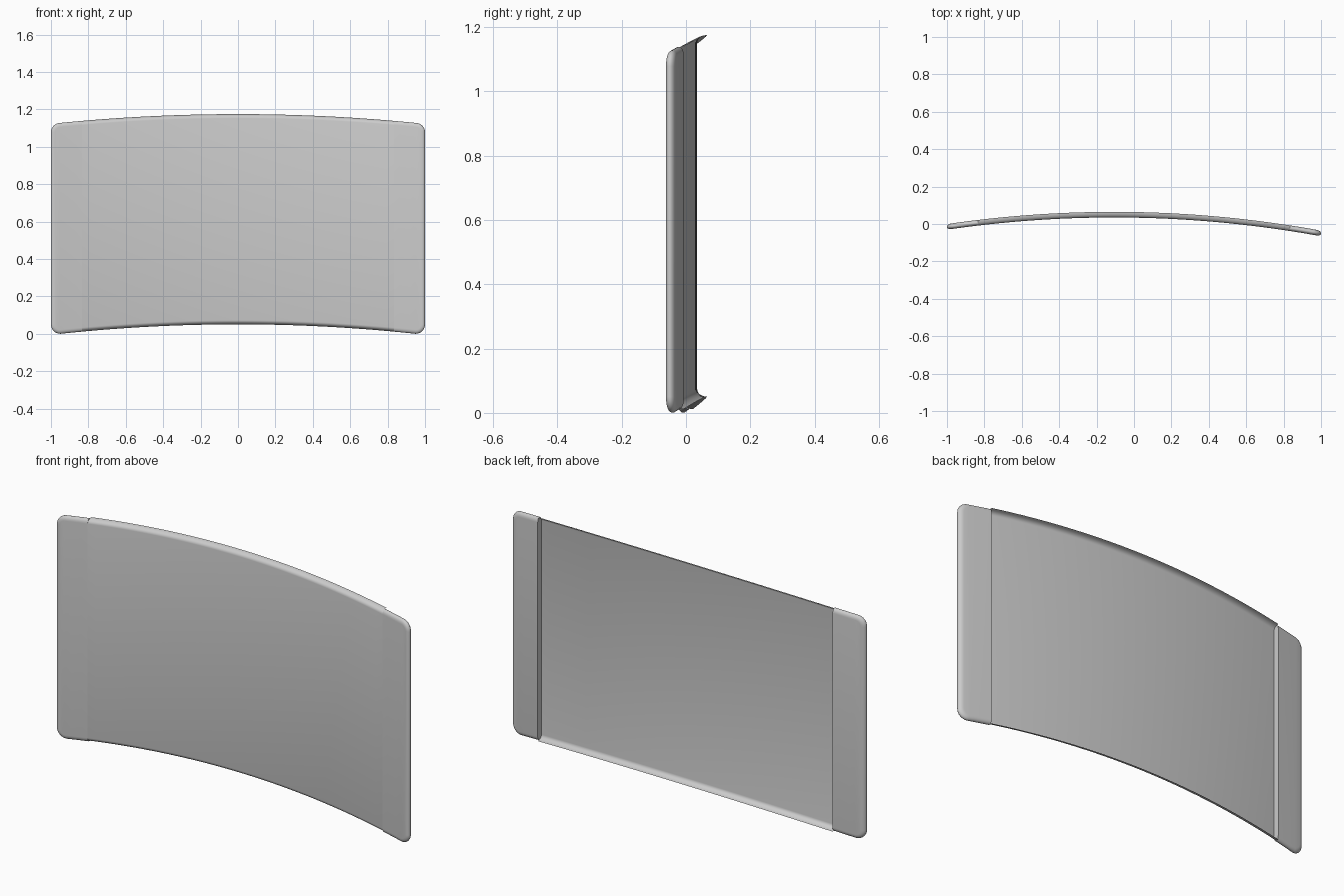
import bpy, bmesh
from math import sin, cos, pi

if "Cube" in bpy.data.objects:
    bpy.data.objects.remove(bpy.data.objects["Cube"])

THICK, FILLET, CORNER, SPLIT = 0.03, 0.022, 0.05, 0.835


def front_y(x):
    return 0.034 - 0.0175 * x - 0.082 * x * x


def top_z(x):
    return 1.175 - 0.052 * x * x


def bottom_z(x):
    return 0.051 - 0.056 * x * x


def finish(bm, name):
    bmesh.ops.remove_doubles(bm, verts=bm.verts, dist=1e-6)
    bmesh.ops.recalc_face_normals(bm, faces=bm.faces)
    # big front faces must look towards -y
    front = min(bm.faces, key=lambda f: f.calc_center_median().y - f.calc_area())
    if name == "centre_panel" and front.normal.y > 0:
        bmesh.ops.reverse_faces(bm, faces=bm.faces)
    mesh = bpy.data.meshes.new(name)
    bm.to_mesh(mesh)
    bm.free()
    ob = bpy.data.objects.new(name, mesh)
    bpy.context.collection.objects.link(ob)
    mesh.shade_smooth()
    mesh.set_sharp_from_angle(angle=0.6)
    return ob


def bridge(bm, a, b):
    for i in range(len(a) - 1):
        bm.faces.new((a[i], a[i + 1], b[i + 1], b[i]))


# Centre: thin curved sheet, open at the back, with curled top and bottom lips
bm = bmesh.new()
xs = [-SPLIT + 2 * SPLIT * i / 40 for i in range(41)]
lip = [(FILLET * (1 - sin(a)), THICK * (1 - cos(a)))
       for a in [pi / 2 * k / 6 for k in range(7)]]
rows = [[bm.verts.new((x, front_y(x) + t, top_z(x) - d)) for x in xs]
        for d, t in reversed(lip)]
rows += [[bm.verts.new((x, front_y(x) + t, bottom_z(x) + d)) for x in xs]
         for d, t in lip]
for a, b in zip(rows, rows[1:]):
    bridge(bm, a, b)
finish(bm, "centre_panel")


# Ends: solid strips with fully rounded edges and rounded corners
def end_strip(name, s):
    bm = bmesh.new()
    cx = 1 - CORNER
    profile = [(FILLET * (1 - sin(a)), THICK / 2 * (1 - cos(a)))
               for a in [pi * k / 10 for k in range(11)]]
    loops = []
    for d, t in profile:
        flat = [SPLIT + (cx - SPLIT) * i / 4 for i in range(5)]
        top = [(x, top_z(x) - d) for x in flat]
        low = [(x, bottom_z(x) + d) for x in flat]
        for k in range(1, 9):
            a = pi / 2 * (1 - k / 8)
            x, h = cx + (CORNER - d) * cos(a), (CORNER - d) * sin(a)
            top.append((x, top_z(cx) - CORNER + h))
            low.append((x, bottom_z(cx) + CORNER - h))
        loops.append([bm.verts.new((s * x, front_y(s * x) + t, z))
                      for x, z in top + low[::-1]])
    for a, b in zip(loops, loops[1:]):
        bridge(bm, a, b)
    # front and back faces
    for lp in (loops[0], loops[-1]):
        half = len(lp) // 2
        bridge(bm, lp[:half], lp[:half - 1:-1])
    # inner wall
    bm.faces.new([lp[0] for lp in loops] + [lp[-1] for lp in reversed(loops)])
    return finish(bm, name)


end_strip("right_end_strip", 1)
end_strip("left_end_strip", -1)
